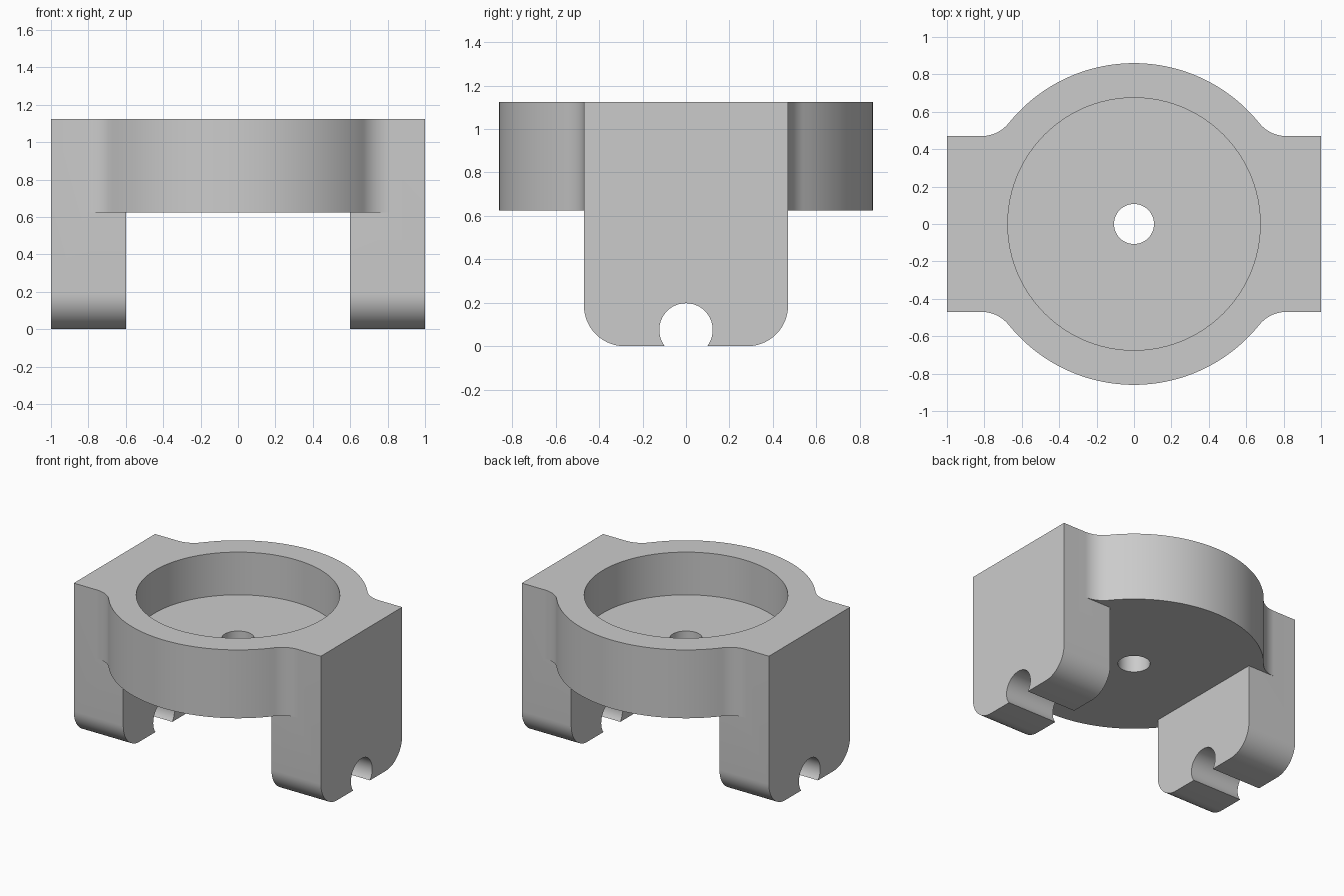
import bpy, bmesh, math
from mathutils import Matrix, Vector

if "Cube" in bpy.data.objects:
    bpy.data.objects.remove(bpy.data.objects["Cube"])

R_BODY, FILLET, HALF_Y = 0.86, 0.1875, 0.47
Z_TOP, Z_PLATE, Z_FLOOR = 1.125, 0.625, 0.8125

grey = bpy.data.materials.new("plain grey")
grey.diffuse_color = (0.6, 0.6, 0.6, 1)
grey.use_nodes = True
grey.node_tree.nodes["Principled BSDF"].inputs["Base Color"].default_value = grey.diffuse_color


def arc(cx, cy, r, a0, a1, n):
    """Points on an arc from angle a0 to a1 (radians)."""
    return [(cx + r * math.cos(a0 + (a1 - a0) * i / n),
             cy + r * math.sin(a0 + (a1 - a0) * i / n)) for i in range(n + 1)]


def prism(name, points, axis, low, high):
    """Extrude a closed 2D profile along x (profile in yz) or z (profile in xy)."""
    bm = bmesh.new()
    place = (lambda p: (low, p[0], p[1])) if axis == 'x' else (lambda p: (p[0], p[1], low))
    face = bm.faces.new([bm.verts.new(place(p)) for p in points])
    new = bmesh.ops.extrude_face_region(bm, geom=[face])["geom"]
    shift = Vector((high - low, 0, 0) if axis == 'x' else (0, 0, high - low))
    bmesh.ops.translate(bm, vec=shift, verts=[v for v in new if isinstance(v, bmesh.types.BMVert)])
    bmesh.ops.recalc_face_normals(bm, faces=bm.faces)
    mesh = bpy.data.meshes.new(name)
    bm.to_mesh(mesh)
    bm.free()
    mesh.materials.append(grey)
    obj = bpy.data.objects.new(name, mesh)
    bpy.context.collection.objects.link(obj)
    return obj


def combine(target, other, operation):
    """Apply a boolean and remove the helper."""
    mod = target.modifiers.new("bool", 'BOOLEAN')
    mod.operation, mod.object, mod.solver = operation, other, 'EXACT'
    bpy.context.view_layer.objects.active = target
    bpy.ops.object.modifier_apply(modifier=mod.name)
    bpy.data.objects.remove(other)


# Body outline: round cup blended by concave fillets into two straight ears
cy = HALF_Y + FILLET
cx = math.sqrt((R_BODY + FILLET) ** 2 - cy ** 2)
a = math.atan2(cy, cx)
quarter = [(1.0, HALF_Y)]
quarter += arc(cx, cy, FILLET, -math.pi / 2, a - math.pi, 14)
quarter += arc(0, 0, R_BODY, a, math.pi / 2, 24)[1:]
half = quarter + [(-x, y) for x, y in reversed(quarter[:-1])]
outline = half + [(-x, -y) for x, y in half]
body = prism("holder_body", outline, 'z', Z_PLATE, Z_TOP)

# Leg profile: rounded lower corners and an open round notch for an axle
rc, rn, zn = 0.1875, 0.123, 0.075
s = math.asin(zn / rn)
profile = [(HALF_Y, 0.72), (-HALF_Y, 0.72)]
profile += arc(-HALF_Y + rc, rc, rc, math.pi, 1.5 * math.pi, 14)
profile += arc(0, zn, rn, math.pi + s, -s, 36)
profile += arc(HALF_Y - rc, rc, rc, 1.5 * math.pi, 2 * math.pi, 14)
for low, high in ((-1.0, -0.6), (0.6, 1.0)):
    combine(body, prism("leg", profile, 'x', low, high), 'UNION')

# Round recess from above and a through hole in its floor
circle = lambda r, n: arc(0, 0, r, 0, 2 * math.pi, n)[:-1]
combine(body, prism("recess_cutter", circle(0.675, 96), 'z', Z_FLOOR, 1.3), 'DIFFERENCE')
combine(body, prism("hole_cutter", circle(0.107, 48), 'z', 0.4, 1.0), 'DIFFERENCE')

# Merge leftover coplanar faces, then smooth the curved walls
bm = bmesh.new()
bm.from_mesh(body.data)
bmesh.ops.remove_doubles(bm, verts=bm.verts, dist=1e-5)
bmesh.ops.dissolve_limit(bm, angle_limit=math.radians(0.3), verts=bm.verts, edges=bm.edges)
bm.to_mesh(body.data)
bm.free()
bpy.ops.object.select_all(action='DESELECT')
body.select_set(True)
bpy.context.view_layer.objects.active = body
bpy.ops.object.shade_smooth_by_angle(angle=math.radians(30))
